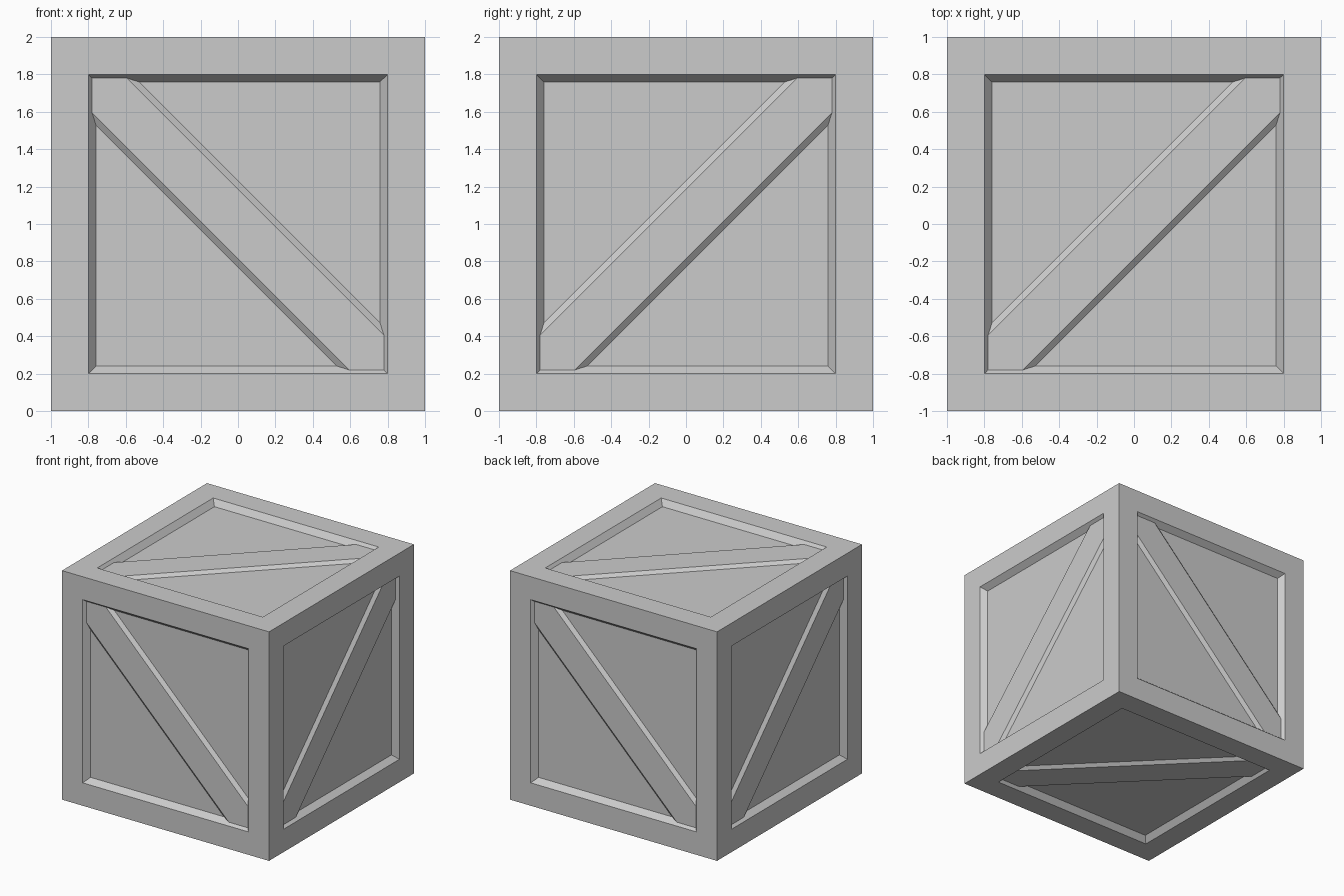
import bpy, bmesh
from mathutils import Vector

if "Cube" in bpy.data.objects:
    bpy.data.objects.remove(bpy.data.objects["Cube"])

DEPTH = 0.05      # how far the panels sit behind the frame
CENTRE = Vector((0, 0, 1))


def make_object(name, bm):
    mesh = bpy.data.meshes.new(name)
    bm.to_mesh(mesh)
    bm.free()
    obj = bpy.data.objects.new(name, mesh)
    bpy.context.collection.objects.link(obj)
    return obj


# Crate body: cube with a flat frame and a sloped recess on every side
bm = bmesh.new()
bmesh.ops.create_cube(bm, size=2)
bmesh.ops.translate(bm, verts=bm.verts, vec=CENTRE)
panels = bm.faces[:]
bmesh.ops.inset_individual(bm, faces=panels, thickness=0.2, use_even_offset=True)
bmesh.ops.inset_individual(bm, faces=panels, thickness=0.04, depth=-DEPTH,
                           use_even_offset=True)
make_object("crate_body", bm)


# Diagonal brace: raised strip with bevelled long sides, mitred into the recess corners
def brace(name, n, u):
    n, u = Vector(n), Vector(u)
    v = n.cross(u)
    bm = bmesh.new()

    def outline(a, w, height):
        pts = [(a, a), (a - w, a), (-a, w - a), (-a, -a), (w - a, -a), (a, a - w)]
        return [bm.verts.new(CENTRE + u * p + v * q + n * height) for p, q in pts]

    low = outline(0.76, 0.23, 1 - DEPTH)
    top = outline(0.78, 0.186, 1 - DEPTH / 2)
    bm.faces.new(top)
    for i in (1, 4):
        bm.faces.new((low[i], low[i + 1], top[i + 1], top[i]))
    make_object(name, bm)


# name, outward normal, first in-plane axis (brace runs along u = v)
for side in (("front_brace", (0, -1, 0), (0, 0, 1)),
             ("back_brace", (0, 1, 0), (0, 0, 1)),
             ("right_brace", (1, 0, 0), (0, 1, 0)),
             ("left_brace", (-1, 0, 0), (0, -1, 0)),
             ("top_brace", (0, 0, 1), (1, 0, 0)),
             ("bottom_brace", (0, 0, -1), (1, 0, 0))):
    brace(*side)
